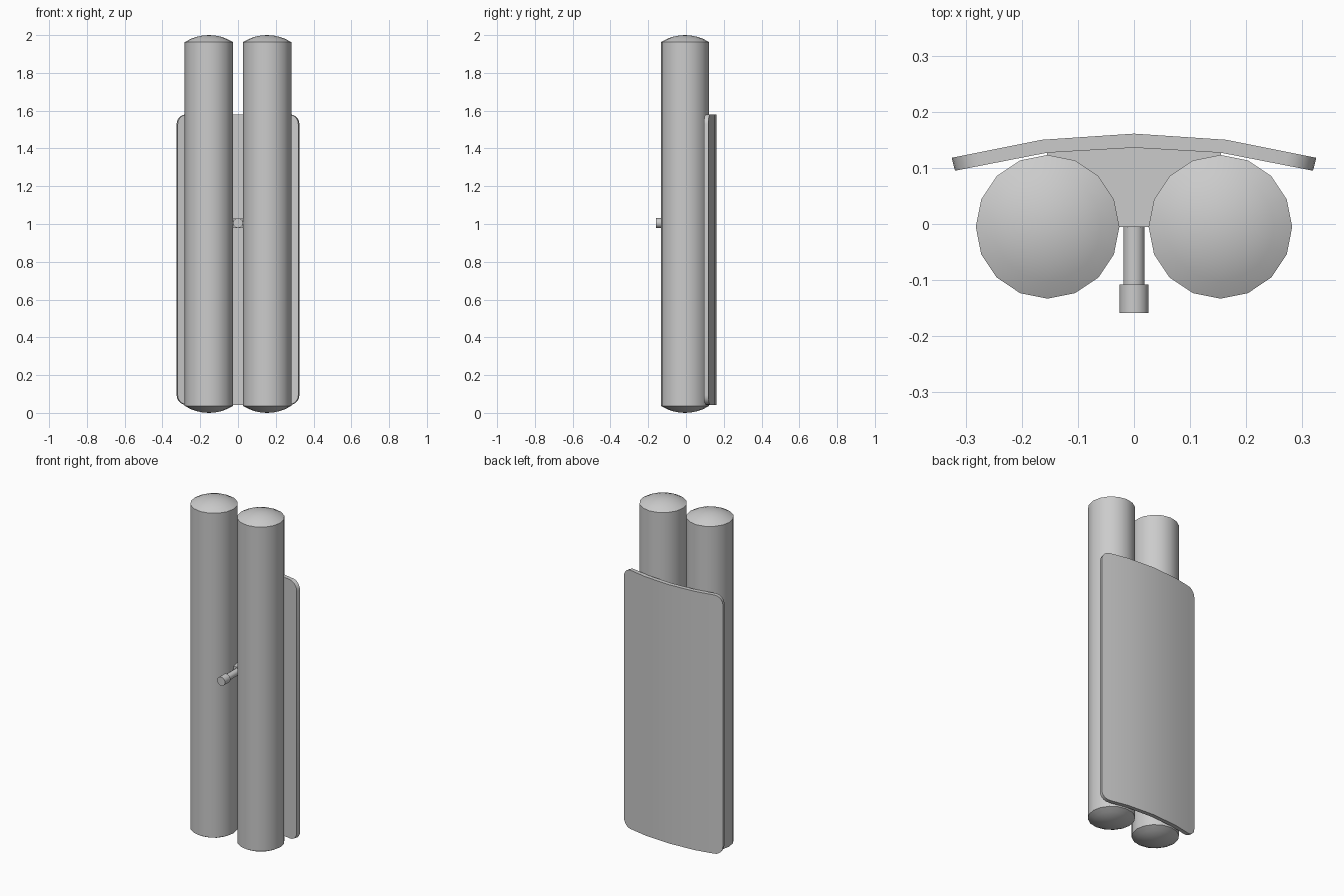
import bpy, bmesh, math

if "Cube" in bpy.data.objects:
    bpy.data.objects.remove(bpy.data.objects["Cube"])


def make_object(name, bm, smooth=True):
    bmesh.ops.recalc_face_normals(bm, faces=bm.faces[:])
    mesh = bpy.data.meshes.new(name)
    bm.to_mesh(mesh)
    bm.free()
    ob = bpy.data.objects.new(name, mesh)
    bpy.context.collection.objects.link(ob)
    if smooth:
        bpy.ops.object.select_all(action='DESELECT')
        ob.select_set(True)
        bpy.context.view_layer.objects.active = ob
        bpy.ops.object.shade_smooth_by_angle(angle=math.radians(30))
    return ob


def bridge(bm, loops):
    for a, b in zip(loops, loops[1:]):
        n = len(a)
        for i in range(n):
            bm.faces.new((a[i], a[(i + 1) % n], b[(i + 1) % n], b[i]))


def lathe(name, profile, sides, place):
    """Revolve (radius, height) points; place maps local to world."""
    bm = bmesh.new()
    loops = []
    for r, h in profile:
        loops.append([bm.verts.new(place(r * math.cos(2 * math.pi * i / sides),
                                         r * math.sin(2 * math.pi * i / sides), h))
                      for i in range(sides)])
    bridge(bm, loops)
    bm.faces.new(loops[0])
    bm.faces.new(loops[-1])
    # close tiny end rings to a pole
    bmesh.ops.remove_doubles(bm, verts=bm.verts[:], dist=0.0002)
    return make_object(name, bm)


# Two domed tanks
R, CAP, TX, TY = 0.128, 0.037, 0.154, -0.005
sphere = (R * R + CAP * CAP) / (2 * CAP)
cap = []
for k in range(5):
    r = max(R * k / 4, 0.00005)
    cap.append((r, sphere - math.sqrt(sphere * sphere - r * r)))
tank_profile = cap + [(r, 2 - h) for r, h in reversed(cap)]
for side, label in ((-1, "left"), (1, "right")):
    lathe(label + "_tank", tank_profile, 16,
          lambda a, b, h, s=side: (s * TX + a, TY + b, h))

# Curved back plate with rounded corners, lofted across its width
INNER = [(0, 0.136), (0.155, 0.127), (0.319, 0.095)]
OUTER = [(0, 0.161), (0.165, 0.150), (0.325, 0.118)]
Z0, Z1, CR = 0.043, 1.58, 0.05


def along(pts, t):
    i = 0 if t <= 1 else 1
    f = t - i
    return [p + (q - p) * f for p, q in zip(pts[i], pts[i + 1])]


span = 0.16
steps = [(0, 0), (1, 0)]
for k in range(6):
    a = math.radians(18 * k)
    steps.append((2 - CR * (1 - math.sin(a)) / span, CR * (1 - math.cos(a))))
columns = [(-1, t, d) for t, d in reversed(steps[1:])] + [(1, t, d) for t, d in steps]
bm = bmesh.new()
loops = []
for s, t, d in columns:
    (xi, yi), (xo, yo) = along(INNER, t), along(OUTER, t)
    loops.append([bm.verts.new(p) for p in (
        (s * xi, yi, Z1 - d), (s * xo, yo, Z1 - d),
        (s * xo, yo, Z0 + d), (s * xi, yi, Z0 + d))])
bridge(bm, loops)
bm.faces.new(loops[0])
bm.faces.new(loops[-1])
make_object("back_plate", bm)

# Bracket joining tanks to plate, its back following the plate
bm = bmesh.new()
outline = [(-0.155, -0.005), (0.155, -0.005), (0.155, 0.128), (0, 0.137), (-0.155, 0.128)]
rings = [[bm.verts.new((x, y, z)) for x, y in outline] for z in (0.979, 1.03)]
bridge(bm, rings)
for ring in rings:
    bm.faces.new(ring)
make_object("bracket", bm, smooth=False)

# Valve stem and knob pointing forward
ZC = 1.005
lathe("valve_stem", [(0.019, 0.0), (0.019, 0.115)], 16,
      lambda a, b, h: (a, -h, ZC + b))
lathe("valve_knob", [(0.026, 0.108), (0.026, 0.159)], 16,
      lambda a, b, h: (a, -h, ZC + b))
